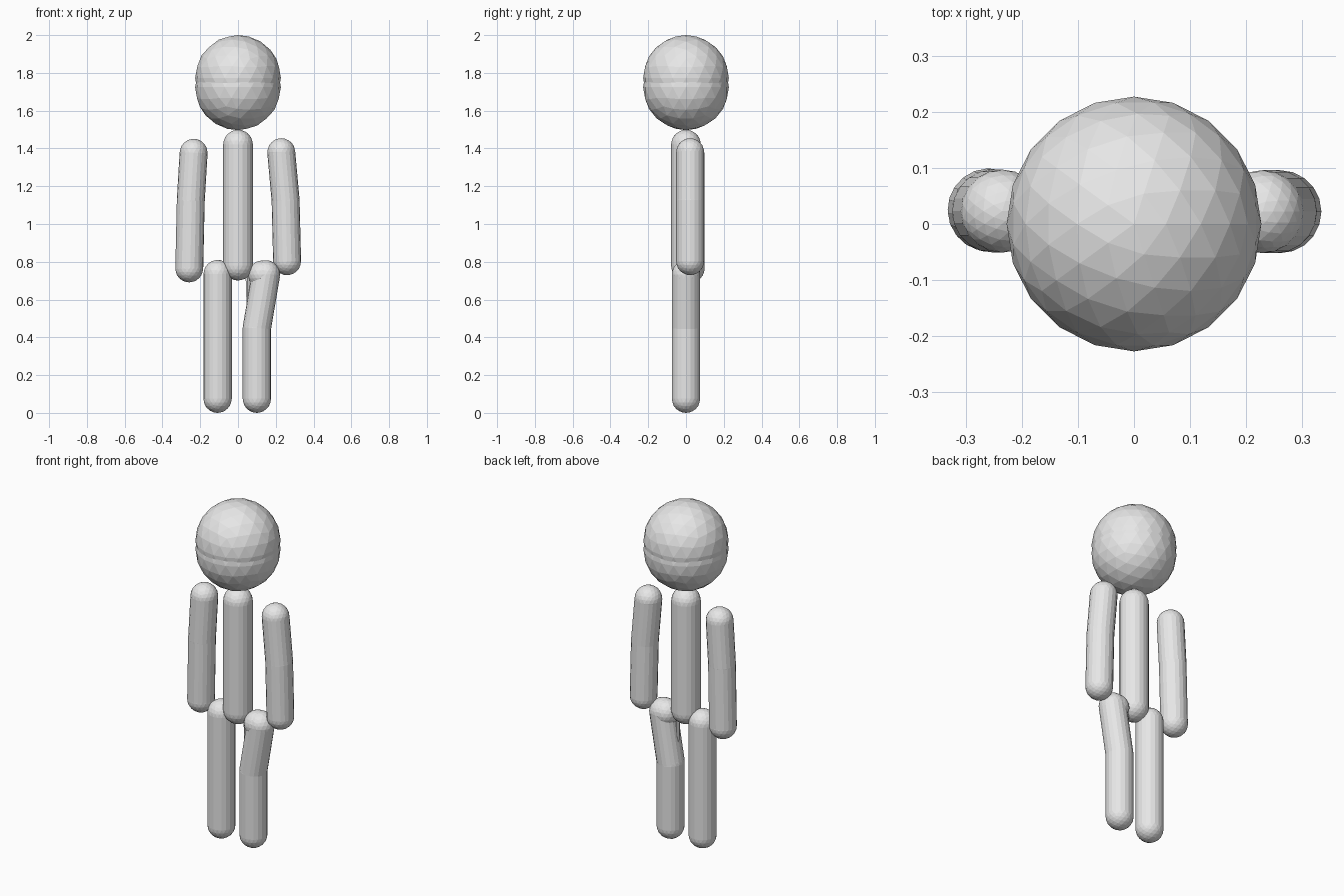
import bpy, bmesh
from mathutils import Vector, Matrix

if "Cube" in bpy.data.objects:
    bpy.data.objects.remove(bpy.data.objects["Cube"])

grey = bpy.data.materials.new("light_grey")
grey.diffuse_color = (0.8, 0.8, 0.8, 1)
grey.use_nodes = True
grey.node_tree.nodes["Principled BSDF"].inputs["Base Color"].default_value = grey.diffuse_color


def finish(name, bm):
    me = bpy.data.meshes.new(name)
    bm.to_mesh(me)
    bm.free()
    me.materials.append(grey)
    ob = bpy.data.objects.new(name, me)
    bpy.context.collection.objects.link(ob)


def limb(name, points, r, shaft=True):
    """Faceted balls at each point, joined by open tubes."""
    bm = bmesh.new()
    pts = [Vector(p) for p in points]
    for p in pts:
        bmesh.ops.create_icosphere(bm, subdivisions=3, radius=r,
                                   matrix=Matrix.Translation(p))
    if shaft:
        for a, b in zip(pts, pts[1:]):
            d = b - a
            rot = d.to_track_quat('Z', 'Y').to_matrix().to_4x4()
            bmesh.ops.create_cone(bm, cap_ends=False, segments=20,
                                  radius1=r, radius2=r, depth=d.length,
                                  matrix=Matrix.Translation((a + b) / 2) @ rot)
    finish(name, bm)


# head: two overlapping balls with a faint groove between them
limb("head", [(0, 0, 1.773), (0, 0, 1.724)], 0.227, shaft=False)
# torso
limb("torso", [(0, 0, 1.42), (0, 0, 0.78)], 0.079)
# arms
limb("left_arm", [(-0.235, 0.023, 1.377), (-0.25, 0.023, 1.125),
                  (-0.258, 0.025, 0.765)], 0.074)
limb("right_arm", [(0.229, 0.022, 1.38), (0.252, 0.022, 1.125),
                   (0.26, 0.022, 0.803)], 0.074)
# legs
limb("left_leg", [(-0.108, 0, 0.735), (-0.108, 0, 0.45), (-0.108, 0, 0.075)], 0.075)
limb("right_leg", [(0.148, 0, 0.733), (0.1, 0, 0.45), (0.1, 0, 0.075)], 0.075)
# second hip ball that widens the top of the right thigh
limb("right_hip", [(0.148, 0, 0.733), (0.128, 0, 0.733)], 0.074)

# thin sliver on the inside of the right thigh
bm = bmesh.new()
bmesh.ops.create_cone(bm, cap_ends=True, segments=6, radius1=0.003, radius2=0.013,
                      depth=0.28, matrix=Matrix.Translation((0.051, 0, 0.6)))
finish("thigh_sliver", bm)
